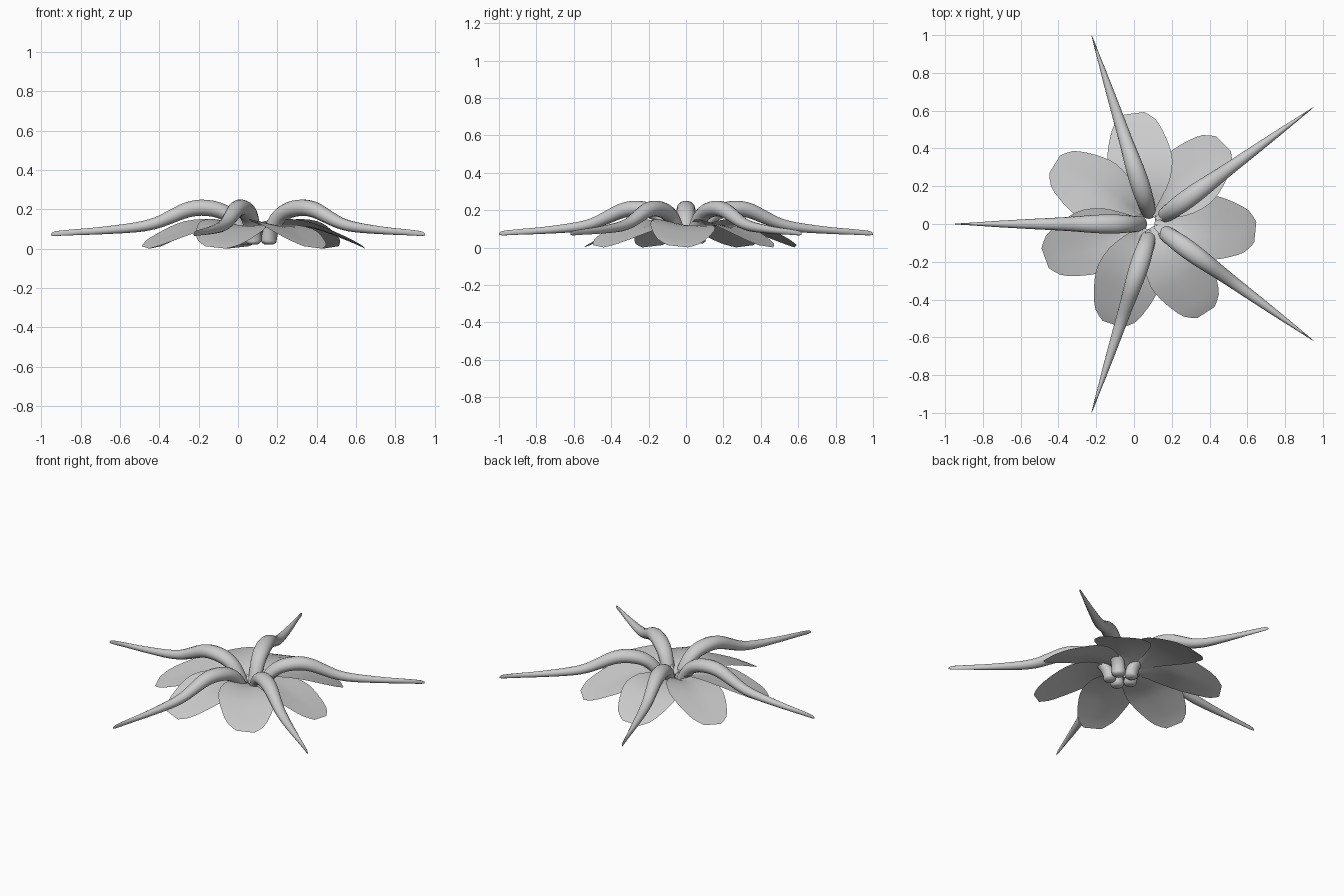
import bpy, bmesh, math

if "Cube" in bpy.data.objects:
    bpy.data.objects.remove(bpy.data.objects["Cube"])


def resample(pts, n):
    """Catmull-Rom resampling of a short list of tuples."""
    out = []
    last = len(pts) - 1
    for i in range(last):
        p0, p1, p2, p3 = (pts[max(i - 1, 0)], pts[i], pts[i + 1], pts[min(i + 2, last)])
        for k in range(n):
            t = k / n
            out.append(tuple(0.5 * (2 * b + (c - a) * t + (2 * a - 5 * b + 4 * c - d) * t * t
                                    + (3 * b - a - 3 * c + d) * t ** 3)
                             for a, b, c, d in zip(p0, p1, p2, p3)))
    out.append(pts[-1])
    return out


def make_object(name, rows, closed, location, angle):
    """Loft rows of points into a smooth mesh; closed rows become a capped tube."""
    bm = bmesh.new()
    vr = [[bm.verts.new(p) for p in row] for row in rows]
    n = len(rows[0])
    for a, b in zip(vr, vr[1:]):
        for j in range(n if closed else n - 1):
            k = (j + 1) % n
            bm.faces.new((a[j], b[j], b[k], a[k]))
    if closed:
        bm.faces.new(vr[0])
        bm.faces.new(vr[-1][::-1])
        bmesh.ops.recalc_face_normals(bm, faces=bm.faces)
    for f in bm.faces:
        f.smooth = True
    mesh = bpy.data.meshes.new(name)
    bm.to_mesh(mesh)
    bm.free()
    obj = bpy.data.objects.new(name, mesh)
    obj.location = location
    obj.rotation_euler = (0, 0, math.radians(angle))
    bpy.context.collection.objects.link(obj)
    return obj


# Arm path: radius, height, half width, half thickness
ARM = [(0.068, 0.022, 0.022, 0.022), (0.069, 0.035, 0.040, 0.038),
       (0.073, 0.060, 0.043, 0.038), (0.090, 0.105, 0.042, 0.036),
       (0.135, 0.162, 0.046, 0.038), (0.20, 0.197, 0.050, 0.041),
       (0.285, 0.209, 0.049, 0.042), (0.36, 0.197, 0.044, 0.040),
       (0.44, 0.163, 0.038, 0.035), (0.52, 0.130, 0.033, 0.030),
       (0.62, 0.109, 0.028, 0.026), (0.80, 0.092, 0.018, 0.019),
       (0.95, 0.083, 0.008, 0.015), (1.03, 0.077, 0.003, 0.012),
       (1.0515, 0.073, 0.0008, 0.004)]


def arm_rows():
    path = resample(ARM, 3)
    rows = []
    for i, (r, z, w, h) in enumerate(path):
        a, b = path[max(i - 1, 0)], path[min(i + 1, len(path) - 1)]
        t = math.atan2(b[1] - a[1], b[0] - a[0])
        if i > len(path) - 6:
            t = 0
        row = []
        for k in range(14):
            q = math.tau * k / 14
            row.append((r - math.sin(t) * h * math.sin(q), w * math.cos(q),
                        z + math.cos(t) * h * math.sin(q)))
        rows.append(row)
    return rows


# Petal outline: radius, height, half width
PETAL = [(0.04, 0.080, 0.035), (0.12, 0.108, 0.095), (0.20, 0.120, 0.145),
         (0.30, 0.110, 0.172), (0.38, 0.087, 0.165), (0.46, 0.058, 0.142),
         (0.53, 0.030, 0.110), (0.575, 0.007, 0.055)]


def petal_rows():
    rows = []
    for r, z, w in resample(PETAL, 2):
        groove = 0.025 * max(0, 1 - r / 0.55)
        # the clockwise edge lifts over its neighbour
        rows.append([(r, v / 4 * w, z + groove * abs(v / 4) - 0.11 * w * v / 4)
                     for v in range(-4, 5)])
    return rows


# Five curling arms
for i in range(5):
    make_object(f"arm_{i + 1}", arm_rows(), True, (0.1, 0, 0), 36 + 72 * i)

# Seven overlapping petals
for i in range(7):
    make_object(f"petal_{i + 1}", petal_rows(), False, (0.07, 0.015, 0), 97 + 360 / 7 * i)
